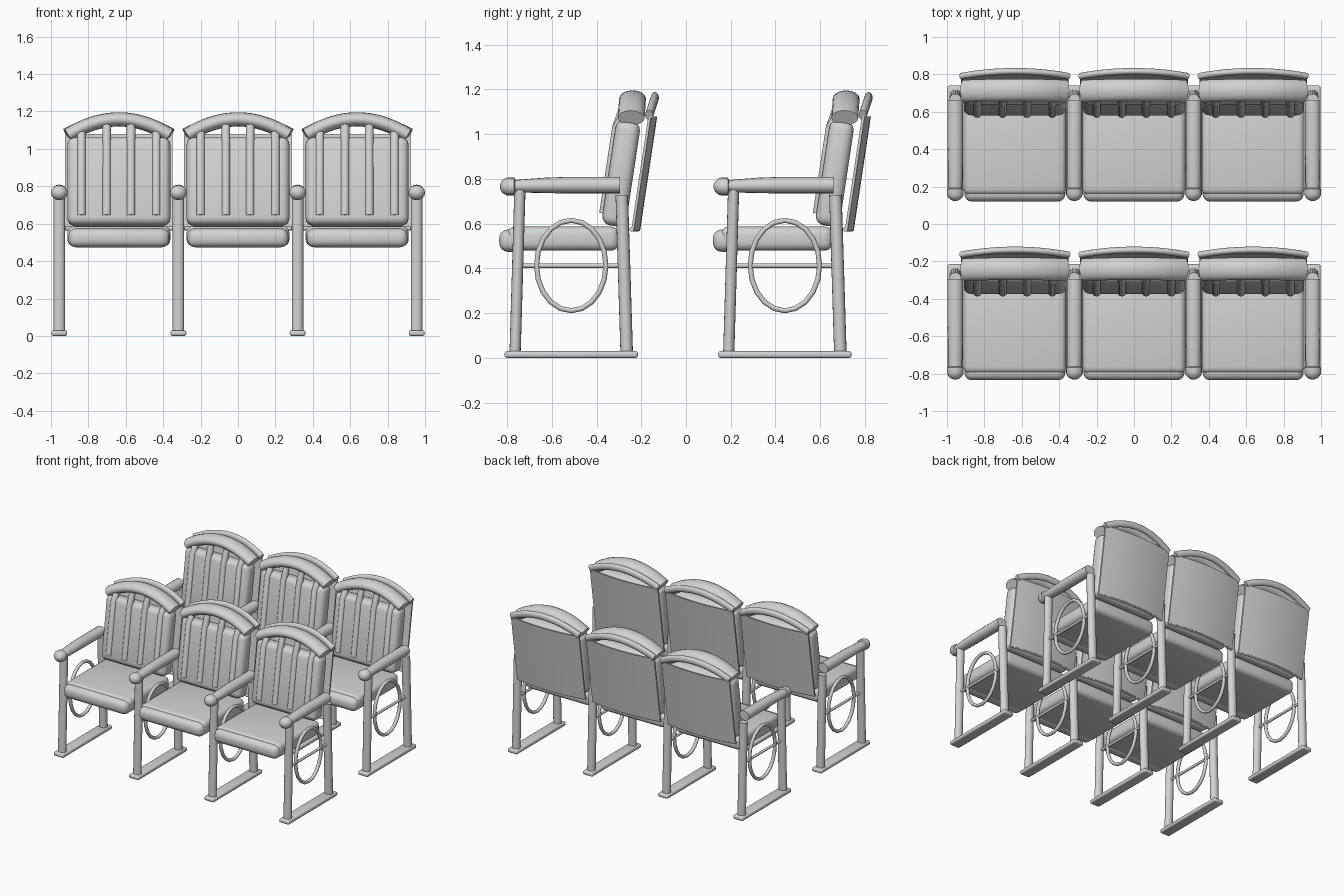
import bpy, bmesh, math
from mathutils import Vector, Matrix

if "Cube" in bpy.data.objects:
    bpy.data.objects.remove(bpy.data.objects["Cube"], do_unlink=True)

grey = bpy.data.materials.new("light_grey")
grey.use_nodes = True
grey.diffuse_color = (0.65, 0.65, 0.65, 1)
grey.node_tree.nodes["Principled BSDF"].inputs["Base Color"].default_value = (0.65, 0.65, 0.65, 1)

X = Vector((1, 0, 0))
Y = Vector((0, 1, 0))
ROW_Y = (0, 0.955)
PITCH = 0.637
LEAN = 0.15          # backward shift of the backrest per unit of height


def finish(name, bm):
    """Turn a bmesh into a smooth mesh with sharp edges kept."""
    bmesh.ops.recalc_face_normals(bm, faces=bm.faces)
    mesh = bpy.data.meshes.new(name)
    bm.to_mesh(mesh)
    bm.free()
    mesh.materials.append(grey)
    mesh.shade_smooth()
    mesh.set_sharp_from_angle(angle=math.radians(40))
    return mesh


def sweep(name, path, radii, side=X, sides=16, closed=False):
    """Elliptical tube; radii holds (along side, across side) for each point."""
    path = [Vector(p) for p in path]
    n = len(path)
    if isinstance(radii, tuple):
        radii = [radii] * n
    bm = bmesh.new()
    rings = []
    for i, (p, (a, b)) in enumerate(zip(path, radii)):
        before = path[i - 1] if closed or i else p
        after = path[(i + 1) % n] if closed or i < n - 1 else p
        t = (after - before).normalized()
        u = (side - t * side.dot(t)).normalized()
        v = u.cross(t)
        angles = [math.tau * k / sides for k in range(sides)]
        rings.append([bm.verts.new(p + u * a * math.cos(w) + v * b * math.sin(w)) for w in angles])
    for i in range(n if closed else n - 1):
        r, s = rings[i], rings[(i + 1) % n]
        for k in range(sides):
            m = (k + 1) % sides
            bm.faces.new((r[k], r[m], s[m], s[k]))
    if not closed:
        bm.faces.new(rings[0])
        bm.faces.new(rings[-1])
    return finish(name, bm)


def rounded_box(name, centre, size, bevel, segments=4, tilt=0):
    bm = bmesh.new()
    bmesh.ops.create_cube(bm, size=1)
    bmesh.ops.scale(bm, vec=size, verts=bm.verts)
    bmesh.ops.bevel(bm, geom=bm.edges[:], offset=bevel, segments=segments, profile=0.5, affect='EDGES')
    bmesh.ops.transform(bm, matrix=Matrix.Translation(centre) @ Matrix.Rotation(tilt, 4, 'X'), verts=bm.verts)
    return finish(name, bm)


def arch(half, y_end, y_bow, z_end, rise, count=16):
    """Points of a shallow arch, bowed backward in the middle."""
    pts = []
    for i in range(count + 1):
        s = 2 * i / count - 1
        k = 1 - s * s
        pts.append((half * s, y_end + y_bow * k, z_end + rise * k))
    return pts


def back_panel():
    """Thin leaning sheet, bowed backward in the middle."""
    bm = bmesh.new()
    loops = []
    for (x, y, z) in arch(0.288, -0.245, 0.028, 0.57, 0):
        loops.append([bm.verts.new((x, y + d + LEAN * h, z + h))
                      for d, h in ((0, 0), (0.012, 0), (0.012, 0.51), (0, 0.51))])
    for a, b in zip(loops, loops[1:]):
        for k in range(4):
            m = (k + 1) % 4
            bm.faces.new((a[k], a[m], b[m], b[k]))
    bm.faces.new(loops[0])
    bm.faces.new(loops[-1])
    return finish("back_panel", bm)


# Chair parts, repeated for every seat
tilt = -math.atan(LEAN)
chair = [
    rounded_box("seat_cushion", (0, -0.55, 0.533), (0.55, 0.50, 0.107), 0.035),
    rounded_box("seat_front_roll", (0, -0.785, 0.524), (0.54, 0.10, 0.10), 0.04),
    rounded_box("back_cushion", (0, -0.29, 0.825), (0.55, 0.11, 0.475), 0.04, tilt=tilt),
    sweep("head_roll", arch(0.272, -0.245, 0.006, 1.073, 0.085), (0.06, 0.038), side=Y),
    sweep("top_rail", arch(0.285, -0.165, 0.026, 1.085, 0.078), (0.018, 0.025), side=Y),
    sweep("panel_bottom_rail", arch(0.288, -0.243, 0.026, 0.575, 0), (0.011, 0.011), side=Y, sides=10),
    back_panel(),
]
for x, top in ((-0.2, 1.085), (-0.065, 1.125), (0.065, 1.125), (0.2, 1.085)):
    path = [(x, -0.366, 0.645), (x, -0.308, 1.03), (x, -0.275, top)]
    chair.append(sweep("back_slat", path, (0.023, 0.022), sides=12))

# Stand parts, shared between neighbouring seats
ring = [(0, -0.513 + 0.155 * math.cos(a), 0.413 + 0.202 * math.sin(a))
        for a in (math.tau * i / 20 for i in range(20))]
knob = [(-0.762, 0.03), (-0.768, 0.042), (-0.798, 0.042), (-0.812, 0.036), (-0.824, 0.025), (-0.831, 0.01)]
stand = [
    rounded_box("foot_plate", (0, -0.513, 0.015), (0.084, 0.596, 0.03), 0.011, 3),
    sweep("front_leg", [(0, -0.764, 0.02), (0, -0.742, 0.76)], (0.031, 0.025)),
    sweep("rear_leg", [(0, -0.265, 0.02), (0, -0.287, 0.728)], (0.031, 0.028)),
    sweep("armrest", [(0, -0.295, 0.772), (0, -0.54, 0.772), (0, -0.64, 0.771), (0, -0.775, 0.767)],
          [(0.041, 0.037), (0.041, 0.037), (0.04, 0.034), (0.036, 0.027)]),
    sweep("armrest_knob", [(0, y, 0.766) for y, r in knob], [(r * 1.06, r * 0.96) for y, r in knob]),
    sweep("side_ring", ring, (0.013, 0.012), sides=10, closed=True),
    sweep("cross_bar", [(0, -0.755, 0.412), (0, -0.275, 0.412)], (0.01, 0.01), sides=10),
]


def place(meshes, columns):
    for y in ROW_Y:
        for x in columns:
            for mesh in meshes:
                obj = bpy.data.objects.new(mesh.name.split(".")[0], mesh)
                obj.location = (x, y, 0)
                bpy.context.collection.objects.link(obj)


place(chair, [PITCH * i for i in (-1, 0, 1)])
place(stand, [PITCH * i for i in (-1.5, -0.5, 0.5, 1.5)])
